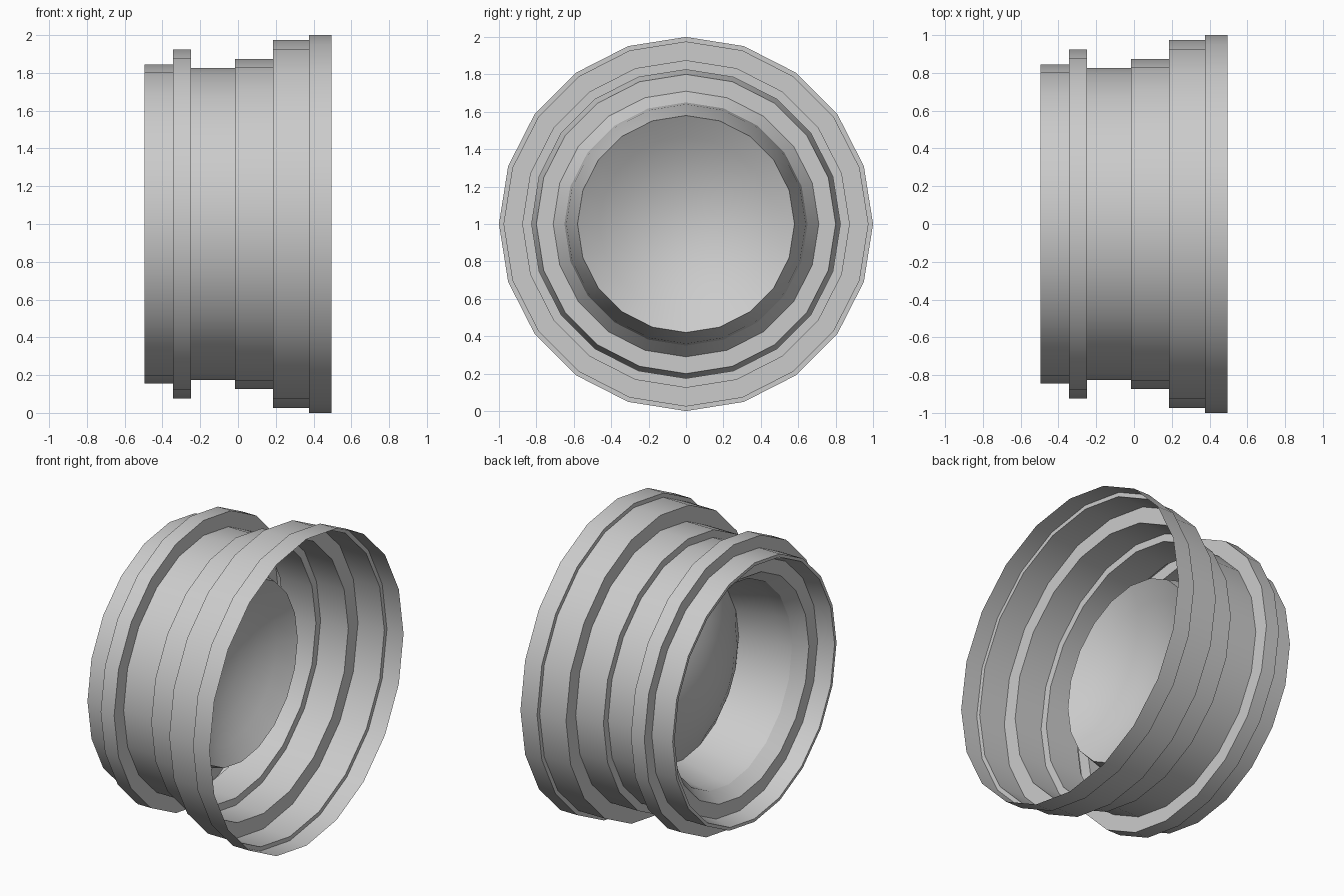
import bpy, bmesh, math

if "Cube" in bpy.data.objects:
    bpy.data.objects.remove(bpy.data.objects["Cube"])

SIDES = 20
CENTRE_Z = 1.0


def revolve(name, profile):
    """Spin an (x, radius) profile round the x axis; radius 0 becomes a single pole."""
    bm = bmesh.new()
    rings = []
    for x, r in profile:
        if r == 0:
            rings.append([bm.verts.new((x, 0, CENTRE_Z))] * SIDES)
            continue
        rings.append([bm.verts.new((x, r * math.cos(2 * math.pi * i / SIDES),
                                    CENTRE_Z + r * math.sin(2 * math.pi * i / SIDES)))
                      for i in range(SIDES)])
    for a, b in zip(rings, rings[1:]):
        for i in range(SIDES):
            j = (i + 1) % SIDES
            bm.faces.new(list(dict.fromkeys((a[i], a[j], b[j], b[i]))))
    bmesh.ops.recalc_face_normals(bm, faces=bm.faces)
    mesh = bpy.data.meshes.new(name)
    bm.to_mesh(mesh)
    bm.free()
    obj = bpy.data.objects.new(name, mesh)
    bpy.context.collection.objects.link(obj)
    bpy.ops.object.select_all(action='DESELECT')
    obj.select_set(True)
    bpy.context.view_layer.objects.active = obj
    bpy.ops.object.shade_smooth_by_angle(angle=math.radians(30))
    return obj


# Stepped thin outer barrel, open at the wide end
revolve("stepped_barrel", [
    (0.495, 1.0), (0.375, 1.0), (0.375, 0.973), (0.185, 0.973),
    (0.185, 0.873), (-0.015, 0.873), (-0.015, 0.825), (-0.248, 0.825),
    (-0.248, 0.923), (-0.345, 0.923), (-0.345, 0.845), (-0.495, 0.845)])

# Rolled-in lip, flat shoulder and funnel leading to the dish
revolve("inner_funnel", [
    (-0.495, 0.845), (-0.495, 0.825), (-0.39, 0.80), (-0.39, 0.71),
    (-0.31, 0.65), (-0.22, 0.64), (0.025, 0.58)])

# Concave dish closing the funnel
DEPTH, RIM = 0.2, 0.58
revolve("dish", [(0.025 - DEPTH * (1 - t * t), RIM * t)
                 for t in (1, 0.8, 0.6, 0.4, 0.2, 0)])
